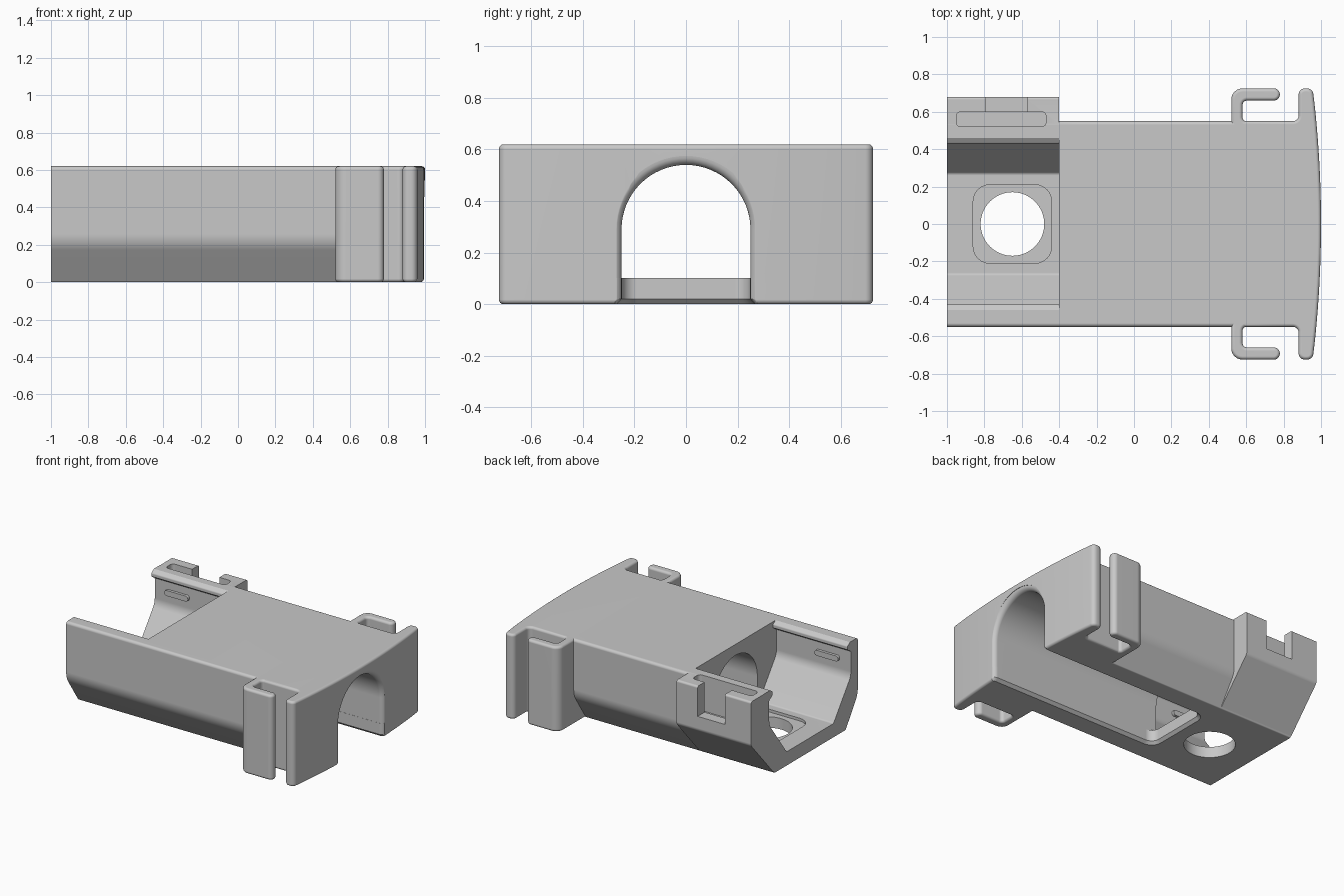
import bpy, bmesh, math
from mathutils import Vector

cube = bpy.data.objects.get("Cube")
if cube:
    bpy.data.objects.remove(cube, do_unlink=True)

grey = bpy.data.materials.new("plain_grey")
grey.use_nodes = True
GREY = (0.58, 0.58, 0.58, 1)
grey.diffuse_color = GREY
grey.node_tree.nodes["Principled BSDF"].inputs["Base Color"].default_value = GREY

TOP = 0.62


def fillet(corners, steps=6):
    """Round each (a, b, radius) corner of a closed outline."""
    out = []
    for i, (a, b, r) in enumerate(corners):
        p = Vector((a, b))
        if r == 0:
            out.append(p)
            continue
        u = (Vector(corners[i - 1][:2]) - p).normalized()
        v = (Vector(corners[(i + 1) % len(corners)][:2]) - p).normalized()
        half = u.angle(v) / 2
        t = r / math.tan(half)
        centre = p + (u + v).normalized() * r / math.sin(half)
        start = (p + u * t - centre).normalized()
        end = (p + v * t - centre).normalized()
        out += [centre + start.slerp(end, k / steps) * r for k in range(steps + 1)]
    return out


def inset(outline, d):
    """Move a clockwise outline inwards by d."""
    out = []
    for i, p in enumerate(outline):
        a = (p - outline[i - 1]).normalized()
        b = (outline[(i + 1) % len(outline)] - p).normalized()
        n = Vector((a.y + b.y, -a.x - b.x)).normalized()
        out.append(p + n * d / max(0.5, n.dot(Vector((a.y, -a.x)))))
    return out


def loft(name, rings):
    """Skin closed rings of 3D points and cap both ends, facing outwards."""
    bm = bmesh.new()
    loops = [[bm.verts.new(p) for p in ring] for ring in rings]
    for low, high in zip(loops, loops[1:]):
        for i in range(len(low)):
            bm.faces.new((low[i - 1], low[i], high[i], high[i - 1]))
    bm.faces.new(loops[0][::-1])
    bm.faces.new(loops[-1])
    if bm.calc_volume(signed=True) < 0:
        bmesh.ops.reverse_faces(bm, faces=bm.faces)
    mesh = bpy.data.meshes.new(name)
    bm.to_mesh(mesh)
    bm.free()
    mesh.materials.append(grey)
    obj = bpy.data.objects.new(name, mesh)
    bpy.context.collection.objects.link(obj)
    return obj


def along_x(name, outline, x0, x1):
    return loft(name, [[(x, p[0], p[1]) for p in outline] for x in (x0, x1)])


def at_height(outline, z, side=1):
    return [(p[0], side * p[1], z) for p in outline]


def along_z(name, outline, z0, z1):
    return loft(name, [at_height(outline, z) for z in (z0, z1)])


def soft_slab(name, outline, side=1, edge=0.018):
    """Full-height slab with rounded top and bottom rims."""
    angles = [k * math.pi / 8 for k in range(5)]
    steps = [(edge * (1 - math.cos(a)), edge * (1 - math.sin(a))) for a in angles]
    levels = steps + [(TOP - h, d) for h, d in reversed(steps)]
    return loft(name, [at_height(inset(outline, d), h, side) for h, d in levels])


def rect(a0, a1, b0, b1, r=0):
    return fillet([(a0, b0, r), (a1, b0, r), (a1, b1, r), (a0, b1, r)])


def mirrored(half):
    """Complete a half outline of (y, z, radius) across y = 0."""
    return half + [(-y, z, r) for y, z, r in reversed(half)]


def boolean(targets, tool, operation="DIFFERENCE"):
    for target in targets:
        mod = target.modifiers.new("boolean", "BOOLEAN")
        mod.operation, mod.object, mod.solver = operation, tool, "EXACT"
        bpy.context.view_layer.objects.active = target
        bpy.ops.object.modifier_apply(modifier=mod.name)
    bpy.data.objects.remove(tool, do_unlink=True)


# Main body with sloped lower sides
body = along_x("housing_body", fillet(mirrored(
    [(0.41, 0, 0.01), (0.55, 0.21, 0.15), (0.55, TOP, 0.02)])), -1, 0.54)

# Square end of the body with the curved end plate
half_plan = [(0.52, 0.55, 0), (0.88, 0.55, 0.03), (0.88, 0.725, 0.033), (0.955, 0.725, 0.033)]
half_plan += [(1 - 0.084 * y * y, y, 0) for y in (k * 0.08 for k in range(8, 0, -1))]
end_piece = soft_slab("curved_end", fillet(
    half_plan + [(1, 0, 0)] + [(x, -y, r) for x, y, r in reversed(half_plan)]))

# Side hooks
hook_plan = fillet([(0.52, 0.5, 0), (0.52, 0.725, 0.06), (0.78, 0.725, 0.032),
                    (0.78, 0.66, 0.032), (0.58, 0.66, 0.025), (0.58, 0.547, 0.025),
                    (0.64, 0.547, 0), (0.64, 0.5, 0)])
hooks = [soft_slab("hook_back", hook_plan), soft_slab("hook_front", hook_plan, -1)]

# Slotted clip block on the back side
clip = along_x("clip_block", fillet(
    [(0.42, 0.008, 0), (0.68, 0.3, 0.04), (0.68, TOP - 0.001, 0.015),
     (0.5, TOP - 0.001, 0), (0.5, 0.3, 0)]), -1, -0.4)
boolean([body], clip, "UNION")
boolean([body], along_z("slot_cutter", rect(-0.95, -0.47, 0.52, 0.6, 0.025), 0.36, 0.8))
boolean([body], along_z("notch_cutter", rect(-0.79, -0.57, 0.58, 0.8), 0.4, 0.8))

# Open tray with sloped sides and a snap lip
boolean([body], along_x("tray_cutter", fillet(mirrored(
    [(0.27, 0.1, 0.02), (0.47, 0.37, 0.1), (0.47, 0.55, 0.01), (0.43, 0.575, 0.012),
     (0.43, 0.6, 0.012), (0.46, TOP, 0), (0.46, 0.8, 0)])), -1.2, -0.4))

# Shallow recess and round hole in the tray floor
boolean([body], along_z("recess_cutter", rect(-0.86, -0.44, -0.21, 0.21, 0.09), 0.08, 0.2))
circle = [(-0.65 + 0.17 * math.cos(k * math.pi / 32), 0.17 * math.sin(k * math.pi / 32))
          for k in range(64)]
boolean([body], along_z("hole_cutter", circle, -0.2, 0.2))

# Rounded mouth of the tunnel as (x, widening) steps
R = 0.035
flare = [(0.997 - R + R * math.sin(a), R * (1 - math.cos(a)))
         for a in (k * math.pi / 12 for k in range(7))] + [(1.2, R)]


def arch(x, grow):
    """Arch-shaped ring at x, enlarged by grow."""
    r = 0.25 + grow
    ring = [(x, r * math.cos(k * math.pi / 32), 0.29 + r * math.sin(k * math.pi / 32))
            for k in range(33)]
    return [(x, r, 0.101)] + ring + [(x, -r, 0.101)]


# Arched tunnel through the end plate and body
boolean([body, end_piece], loft("tunnel_cutter", [arch(x, g) for x, g in [(-0.5, 0)] + flare]))

# Underside opening with a bevelled rim
rim = []
for z, g in ((-0.01, 0.03), (0.02, 0), (0.2, 0)):
    edge = [(x, 0.249 + g + w, 0) for x, w in reversed(flare)]
    edge.append((-0.37 - g, 0.249 + g, 0.06 + g))
    rim.append(at_height(fillet(edge + [(x, -y, r) for x, y, r in reversed(edge)]), z))
boolean([body, end_piece], loft("underside_cutter", rim))

# Small snap ribs on the inner tray walls
ribs = []
for name, side in (("snap_rib_back", 1), ("snap_rib_front", -1)):
    outline = rect(-0.91, -0.72, 0.455, 0.495, 0.018)
    ribs.append(loft(name, [[(p.x, side * y, p.y) for p in outline] for y in (0.48, 0.45)]))

# Smooth shading with crisp edges
for obj in [body, end_piece] + hooks + ribs:
    bpy.ops.object.select_all(action="DESELECT")
    obj.select_set(True)
    bpy.context.view_layer.objects.active = obj
    bpy.ops.object.shade_smooth_by_angle(angle=math.radians(30))
    weighted = obj.modifiers.new("weighted_normals", "WEIGHTED_NORMAL")
    weighted.keep_sharp = True
